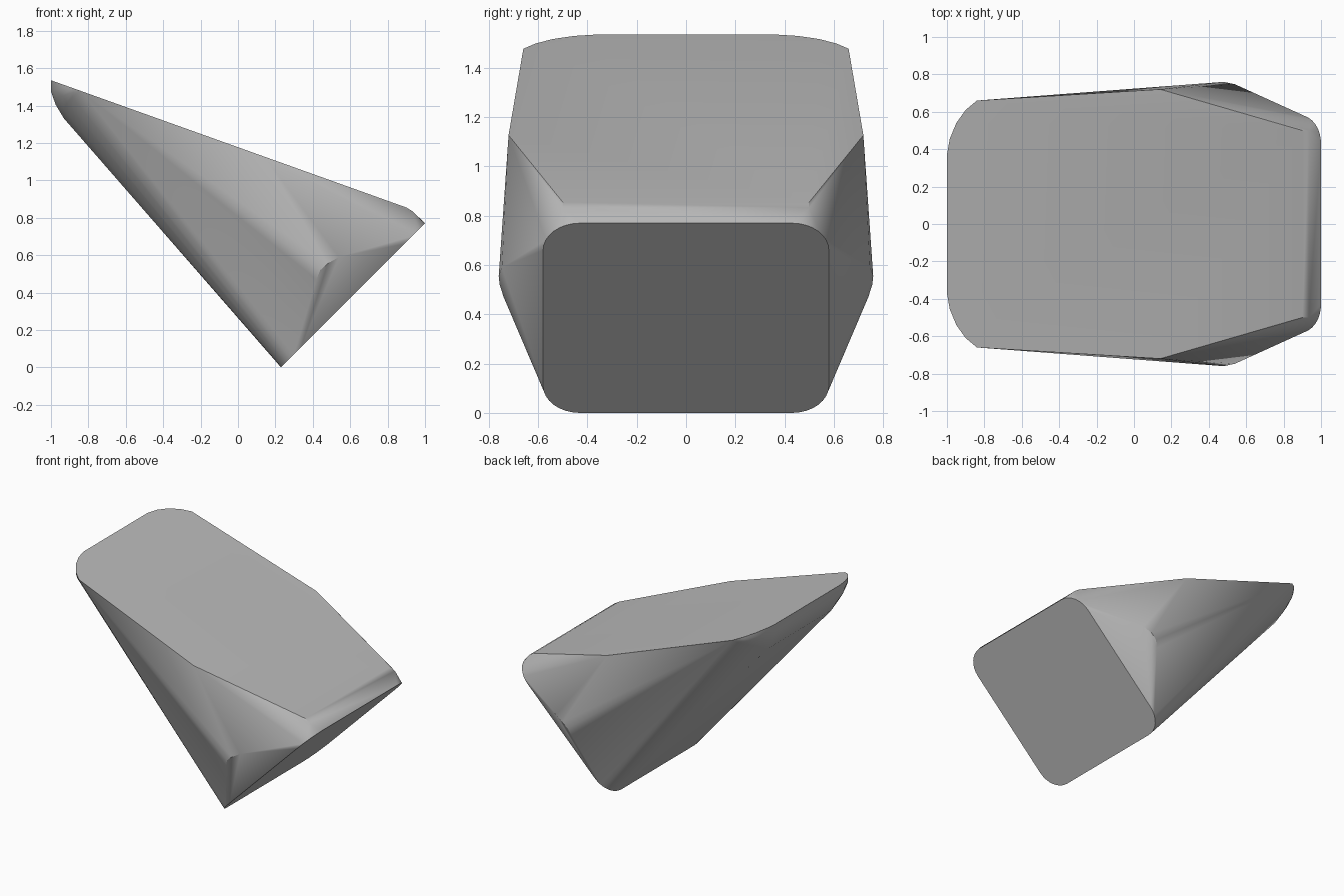
import bpy, bmesh, math

cube = bpy.data.objects.get("Cube")
if cube:
    bpy.data.objects.remove(cube)

grey = bpy.data.materials.new("plain grey")
grey.use_nodes = True
color = (0.5, 0.5, 0.5, 1)
grey.diffuse_color = color
grey.node_tree.nodes["Principled BSDF"].inputs["Base Color"].default_value = color


def top_z(x):
    """Height of the sloping top plane."""
    return 1.535 - 0.358 * (x + 1)


half = []  # points of the +y half

# Base outline: rounded rectangle on a 45 degree plane
for i in range(9):
    a = math.radians(90 * i / 8)
    y = 0.43 + 0.15 * math.sin(a)
    low = 0.11 * (1 - math.cos(a))
    for s in (low, 0.77 - low):
        half.append((0.23 + s, y, s))

# Rounded tip: rim on the top plane, with an underside curling back
tip_rim = [(-1, 0.37), (-0.985, 0.455), (-0.95, 0.54), (-0.9, 0.61), (-0.84, 0.66)]
underside = [(0, 0.06), (0.025, 0.13), (0.07, 0.205)]
for i, (x, y) in enumerate(tip_rim):
    half.append((x, y, top_z(x)))
    depth = 1 - i / 4
    for dx, dz in underside:
        half.append((x + dx * depth, y, top_z(x) - dz * depth))

# Widest part of the top plane, then its edge above the base
half += [(0.14, 0.72, top_z(0.14)), (0.9, 0.5, top_z(0.9)),
         (0.935, 0.5, 0.833)]

# Rounded side bulge
half += [(0.42, 0.74, 0.47), (0.44, 0.756, 0.52),
         (0.48, 0.76, 0.555), (0.54, 0.747, 0.59)]

# Skin both mirrored halves as one convex wedge
bm = bmesh.new()
for x, y, z in half:
    for side in (1, -1):
        bm.verts.new((x, side * y, z))
bmesh.ops.remove_doubles(bm, verts=bm.verts, dist=0.0005)
hull = bmesh.ops.convex_hull(bm, input=bm.verts)
loose = {g for g in hull["geom_interior"] + hull["geom_unused"]
         if isinstance(g, bmesh.types.BMVert)}
bmesh.ops.delete(bm, geom=list(loose), context="VERTS")
bmesh.ops.dissolve_limit(bm, angle_limit=math.radians(0.5),
                         verts=bm.verts, edges=bm.edges)
bmesh.ops.recalc_face_normals(bm, faces=bm.faces)

mesh = bpy.data.meshes.new("wedge_body")
bm.to_mesh(mesh)
bm.free()
mesh.materials.append(grey)
body = bpy.data.objects.new("wedge_body", mesh)
bpy.context.collection.objects.link(body)
bpy.context.view_layer.objects.active = body
body.select_set(True)
bpy.ops.object.shade_smooth_by_angle(angle=math.radians(25))
